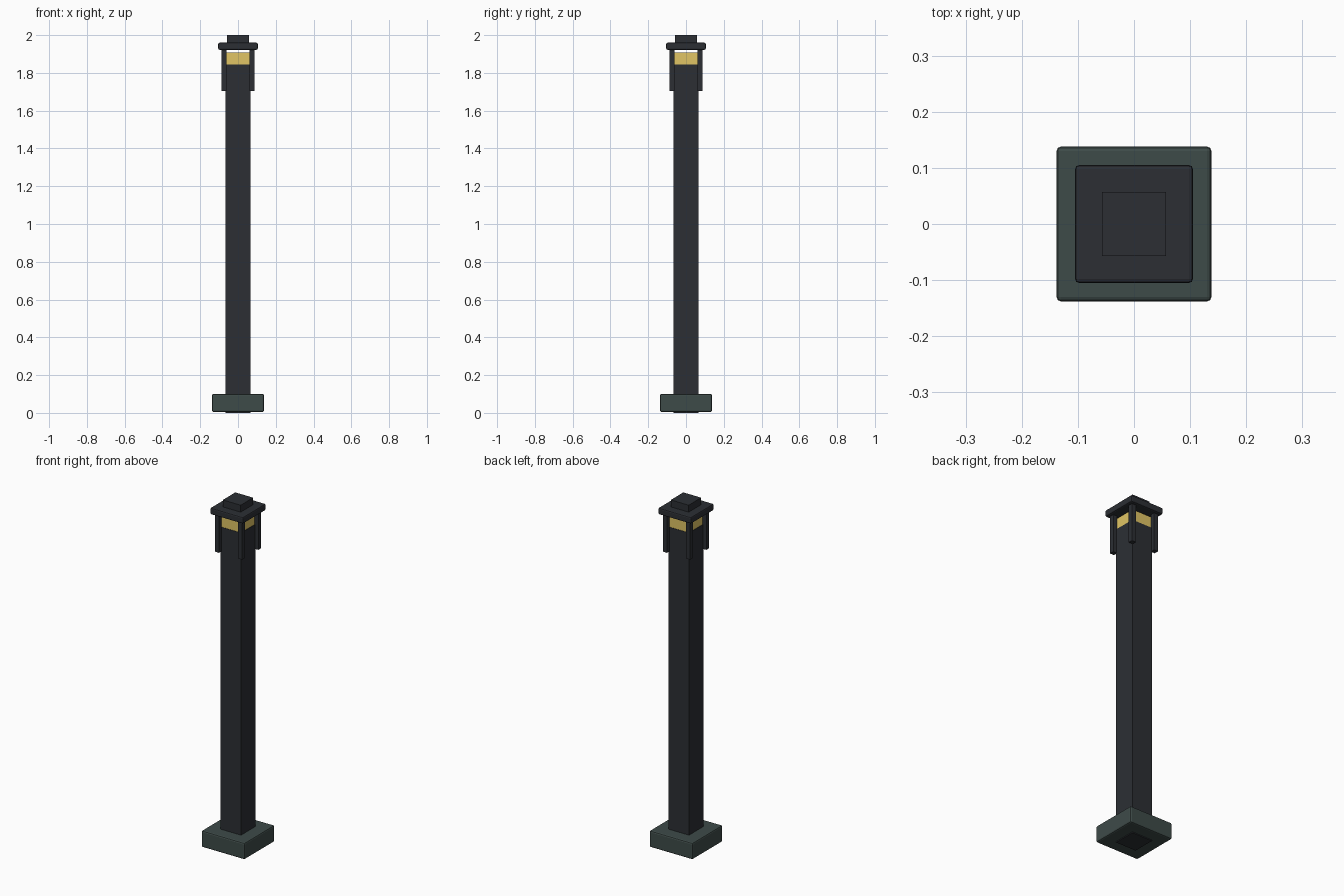
import bpy

if "Cube" in bpy.data.objects:
    bpy.data.objects.remove(bpy.data.objects["Cube"])


def material(name, rgb):
    m = bpy.data.materials.new(name)
    m.diffuse_color = (*rgb, 1)
    m.use_nodes = True
    m.node_tree.nodes["Principled BSDF"].inputs["Base Color"].default_value = m.diffuse_color
    return m


dark = material("dark_metal", (0.025, 0.028, 0.034))
green = material("green_stone", (0.048, 0.07, 0.066))
glow = material("warm_glass", (0.75, 0.56, 0.13))


def box(name, half, z0, z1, mat, bevel=0, x=0, y=0):
    bpy.ops.mesh.primitive_cube_add(size=1, location=(x, y, (z0 + z1) / 2))
    o = bpy.context.object
    o.name = name
    o.scale = (2 * half, 2 * half, z1 - z0)
    bpy.ops.object.transform_apply(location=False, rotation=False, scale=True)
    o.data.materials.append(mat)
    if bevel:
        b = o.modifiers.new("bevel", "BEVEL")
        b.width = bevel
        b.segments = 2
    return o


# Footing and shaft
box("base", 0.138, 0.005, 0.1, green, 0.008)
box("post", 0.065, 0.0, 1.845, dark)

# Lamp sits on the shaft, with a thin air gap below the cap
box("lamp", 0.063, 1.845, 1.908, glow)

# Corner bars carry the cap
for i, (sx, sy) in enumerate([(-1, -1), (1, -1), (1, 1), (-1, 1)]):
    box(f"corner_bar_{i + 1}", 0.013, 1.705, 1.93, dark, 0, sx * 0.074, sy * 0.074)

# Cap and finial block
box("cap", 0.105, 1.922, 1.96, dark, 0.007)
box("top_block", 0.057, 1.955, 2.0, dark)
